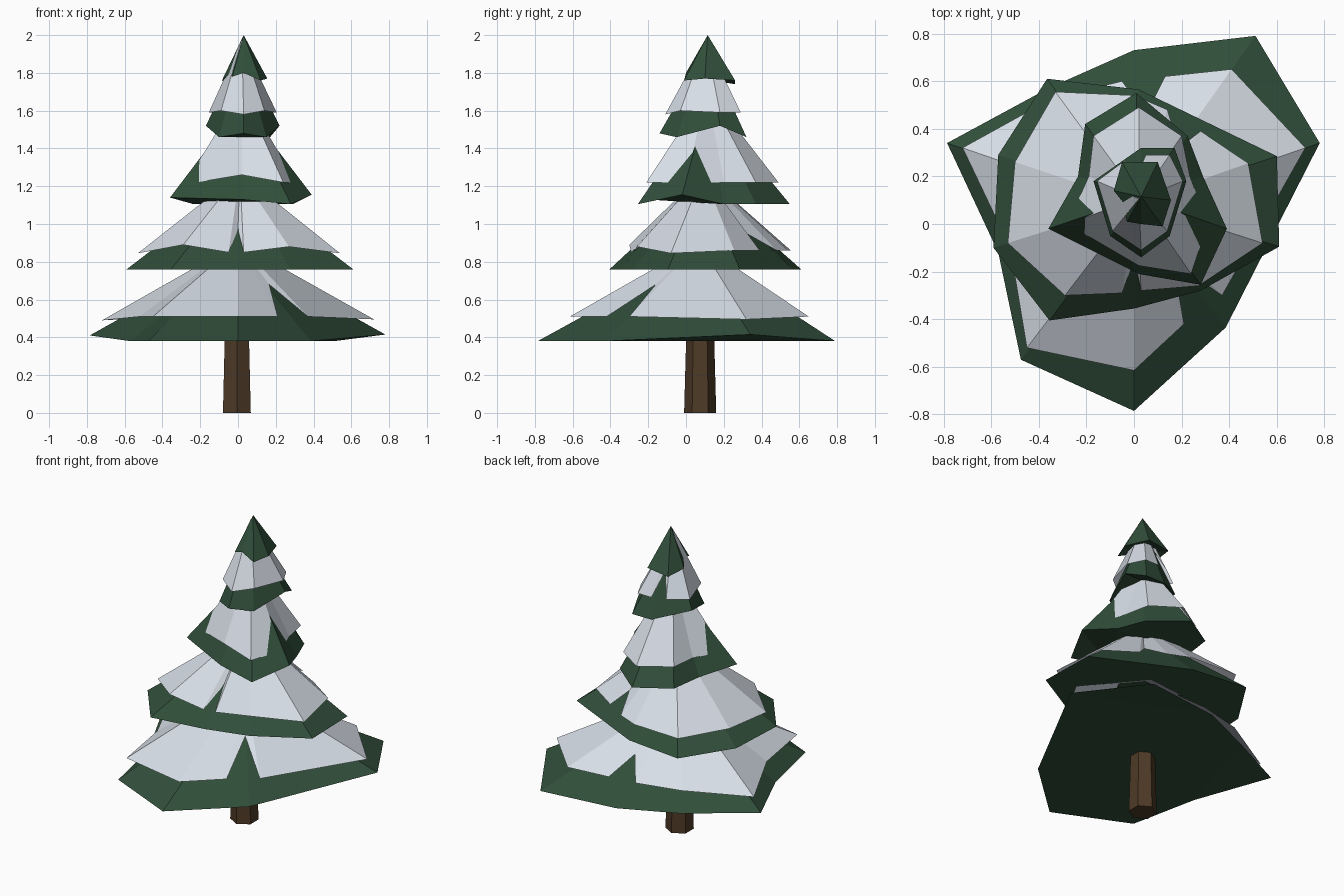
import bpy, bmesh, math


def material(name, rgb):
    m = bpy.data.materials.new(name)
    m.diffuse_color = (*rgb, 1.0)
    return m


GREEN = material("pine_green", (0.03, 0.076, 0.042))
SNOW = material("snow_white", (0.70, 0.75, 0.82))
BARK = material("bark_brown", (0.075, 0.042, 0.02))


def finish(bm, name, mat):
    mesh = bpy.data.meshes.new(name)
    bm.to_mesh(mesh)
    bm.free()
    mesh.materials.append(mat)
    obj = bpy.data.objects.new(name, mesh)
    bpy.context.collection.objects.link(obj)
    return obj


def cone(name, mat, z, apex, rim, closed):
    """Faceted cone over an uneven rim, listed counter-clockwise; a rim point may carry its own height."""
    bm = bmesh.new()
    ring = [bm.verts.new((p[0], p[1], p[2] if len(p) > 2 else z)) for p in rim]
    top = bm.verts.new(apex)
    for i, v in enumerate(ring):
        bm.faces.new((v, ring[(i + 1) % len(ring)], top))
    if closed:
        base = bm.faces.new(ring[::-1])
        bmesh.ops.triangulate(bm, faces=[base])
    return finish(bm, name, mat)


# Trunk: slightly tapered hexagonal post
bm = bmesh.new()
rings = []
for z, r in ((0, 0.085), (0.55, 0.07)):
    rings.append([bm.verts.new((-0.006 + r * math.cos(math.radians(60 * k - 90)),
                                0.075 + r * math.sin(math.radians(60 * k - 90)), z))
                  for k in range(6)])
for k in range(6):
    n = (k + 1) % 6
    bm.faces.new((rings[0][k], rings[0][n], rings[1][n], rings[1][k]))
bm.faces.new(rings[0][::-1])
bm.faces.new(rings[1])
finish(bm, "trunk", BARK)

# Branch tiers: name, rim height, apex, rim
branches = [
    ("branches_bottom", 0.38, (0, 0.07, 0.85),
     [(0, -0.785), (0.385, -0.435), (0.78, 0.34, 0.415), (0.51, 0.79), (0, 0.73),
      (-0.36, 0.57), (-0.785, 0.34, 0.41), (-0.57, -0.12), (-0.475, -0.57)]),
    ("branches_lower", 0.76, (0.01, 0.09, 1.22),
     [(0, -0.355), (0.28, -0.28), (0.61, -0.095), (0.6, 0.285), (0.02, 0.565),
      (-0.365, 0.61), (-0.57, 0.29), (-0.59, -0.1), (-0.355, -0.405)]),
    ("branches_middle", 1.105, (0.02, 0.11, 1.64),
     [(0.02, -0.21, 1.13), (0.28, -0.255), (0.39, -0.02, 1.155), (0.29, 0.2),
      (0.225, 0.37), (0.01, 0.55), (-0.205, 0.42), (-0.235, 0.2), (-0.36, -0.02, 1.14)]),
    ("branches_upper", 1.46, (0.02, 0.11, 1.92),
     [(0.03, -0.14, 1.48), (0.15, -0.05), (0.22, 0.18, 1.52), (0.17, 0.32),
      (0.03, 0.32), (-0.17, 0.18, 1.52), (-0.1, -0.05)]),
    ("branches_tip", 1.76, (0.03, 0.115, 2.0),
     [(-0.03, 0.01, 1.78), (0.03, 0.0, 1.8), (0.12, -0.01), (0.155, 0.1, 1.77),
      (0.1, 0.26), (-0.05, 0.26, 1.74), (-0.085, 0.14), (-0.045, 0.09, 1.8)]),
]
for name, z, apex, rim in branches:
    cone(name, GREEN, z, apex, rim, True)

# Snow blankets: the higher rim points are notches that bare the branches
snow = [
    ("snow_bottom", 0.51, (0, 0.07, 0.9),
     [(0, -0.615), (0.21, -0.42), (0.165, -0.16, 0.68), (0.37, -0.3),
      (0.72, 0.32, 0.495), (0.41, 0.65), (0.13, 0.62), (0.05, 0.46, 0.62),
      (-0.05, 0.6), (-0.34, 0.53), (-0.72, 0.32, 0.49), (-0.52, -0.1), (-0.45, -0.52)]),
    ("snow_lower", 0.86, (0.01, 0.09, 1.27),
     [(-0.05, -0.29, 0.85), (0, -0.15, 0.97), (0.03, -0.28, 0.85), (0.27, -0.26, 0.88),
      (0.54, -0.08, 0.845), (0.48, 0.255), (0.28, 0.39), (0.19, 0.32, 0.95),
      (0.14, 0.48), (0, 0.54), (-0.33, 0.555), (-0.5, 0.26), (-0.53, -0.08, 0.845),
      (-0.29, -0.3, 0.89)]),
    ("snow_middle", 1.22, (0.02, 0.11, 1.71),
     [(0.02, -0.175, 1.26), (0.24, -0.21), (0.31, 0.0), (0.235, 0.2), (0.2, 0.37),
      (0.02, 0.49), (-0.17, 0.37), (-0.19, 0.2), (-0.28, 0.0, 1.21)]),
    ("snow_upper", 1.59, (0.02, 0.105, 1.975),
     [(0.03, -0.11, 1.58), (0.14, -0.03, 1.6), (0.205, 0.18), (0.15, 0.29),
      (0.05, 0.29), (0.01, 0.2, 1.74), (-0.04, 0.265), (-0.155, 0.18),
      (-0.09, -0.03, 1.6)]),
]
for name, z, apex, rim in snow:
    cone(name, SNOW, z, apex, rim, False)
